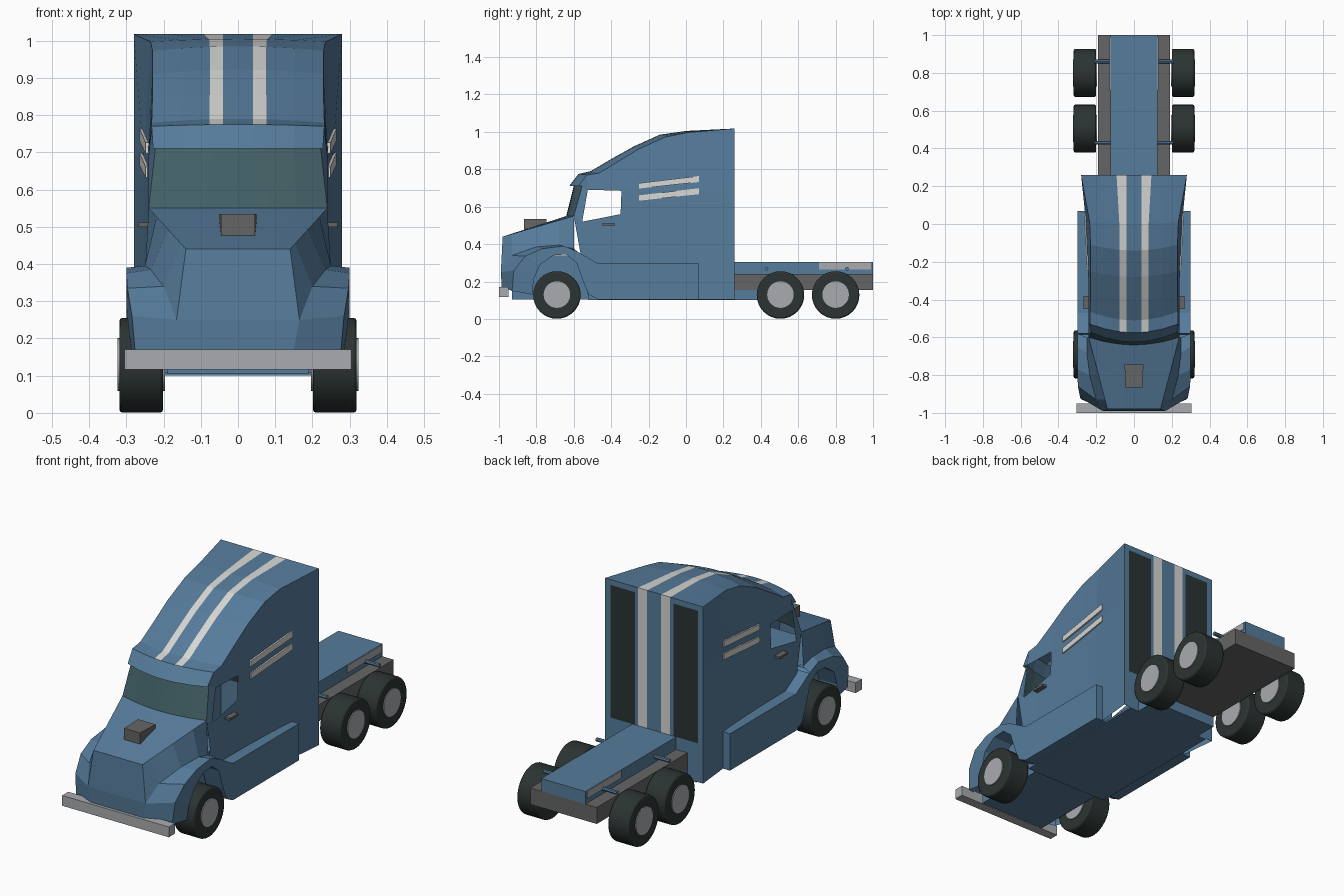
import bpy, bmesh, math

if "Cube" in bpy.data.objects:
    bpy.data.objects.remove(bpy.data.objects["Cube"], do_unlink=True)


def material(name, r, g, b):
    m = bpy.data.materials.new(name)
    m.use_nodes = True
    m.diffuse_color = (r, g, b, 1)
    m.node_tree.nodes["Principled BSDF"].inputs["Base Color"].default_value = (r, g, b, 1)
    return m


BLUE = material("body blue", .093, .2, .33)
WHITE = material("stripe white", .68, .68, .66)
GLASS = material("dark teal glass", .055, .12, .135)
SILVER = material("silver grey", .4, .41, .43)
GREY = material("frame grey", .13, .13, .13)
RUBBER = material("tyre black", .024, .034, .032)


def finish(name, bm, mats, mirror=False):
    me = bpy.data.meshes.new(name)
    bm.to_mesh(me)
    bm.free()
    ob = bpy.data.objects.new(name, me)
    bpy.context.collection.objects.link(ob)
    for m in mats:
        me.materials.append(m)
    if mirror:
        mod = ob.modifiers.new("mirror", "MIRROR")
        mod.use_clip = True
    return ob


def grid(bm, rows, rule=lambda r, c: 0):
    """Quads between rows of points; rule gives a material slot, or None for a hole."""
    vs = [[bm.verts.new(p) for p in row] for row in rows]
    for r in range(len(rows) - 1):
        for c in range(len(rows[0]) - 1):
            slot = rule(r, c)
            if slot is not None:
                f = bm.faces.new((vs[r][c], vs[r][c + 1], vs[r + 1][c + 1], vs[r + 1][c]))
                f.material_index = slot


def prism(name, profile, inner, outer, mat, mirror=False):
    """Side profile (y, z) stretched in x between two functions of y."""
    bm = bmesh.new()
    a = [bm.verts.new((inner(y), y, z)) for y, z in profile]
    b = [bm.verts.new((outer(y), y, z)) for y, z in profile]
    bm.faces.new(a)
    bm.faces.new(b)
    n = len(a)
    for i in range(n):
        j = (i + 1) % n
        bm.faces.new((a[i], a[j], b[j], b[i]))
    bmesh.ops.recalc_face_normals(bm, faces=bm.faces)
    return finish(name, bm, [mat], mirror)


def box(name, x0, x1, y0, y1, z0, z1, mat, mirror=False):
    return prism(name, [(y0, z0), (y1, z0), (y1, z1), (y0, z1)],
                 lambda y: x0, lambda y: x1, mat, mirror)


def wall_x(y):
    return .24 + .04 * max(0, (y + .6) / .86) ** 3


# Centre skin from nose to roof: y, z, half width, backward bow, drop at the edge
skin = [(-.985, .17, .15, 0, 0), (-.99, .25, .165, 0, 0), (-.98, .44, .14, 0, 0),
        (-.64, .55, .24, .04, 0), (-.60, .71, .222, .045, 0), (-.625, .71, .228, .05, 0),
        (-.575, .775, .232, .045, .005), (-.51, .79, .232, .045, .01),
        (-.40, .855, .23, .04, .012), (-.28, .922, .23, .03, .012),
        (-.14, .985, .23, .03, .012), (0, 1.005, .235, .01, .008), (.26, 1.018, .28, 0, 0)]


def skin_row(y, z, w, bow, drop):
    xs = (0, .04, .33 * w, .66 * w, w)
    return [(x, y + bow * (x / w) ** 2, z - drop * (x / w) ** 2) for x in xs]


def skin_colour(r, c):
    if r == 3:
        return 1
    return 2 if r >= 6 and c == 1 else 0


rows = [skin_row(*s) for s in skin]
edge = [r[-1] for r in rows]
cab = bmesh.new()
grid(cab, rows, skin_colour)

# Cab side walls, with the window opening left out
window = [((-.555, .52), (-.525, .69)), ((-.45, .54), (-.44, .688)), ((-.35, .56), (-.345, .685))]
columns = [[(wall_x(-.52), -.52, .105), edge[3], edge[4], edge[5]]]
for i, e in enumerate(edge[6:]):
    sill, head = window[i] if i < 3 else ((e[1], .55), (e[1], .69))
    low = (max(e[1], -.5 + .02 * i), .105)
    columns.append([(wall_x(y), y, z) for y, z in (low, sill, head)] + [e])
grid(cab, columns, lambda r, c: None if r in (1, 2) and c == 1 else 0)

# Fenders: inner line, outer line and wheel opening
inner = [(.15, -.985, .17), (.165, -.99, .25), (.2, -.93, .34),
         (.235, -.8, .385), (.25, -.68, .395), (.25, -.6, .375)]
outer = [(.275, -.93, .15), (.285, -.92, .26), (.297, -.86, .335),
         (.3, -.77, .375), (.3, -.65, .39), (.3, -.58, .36)]
opening = [(.28, -.82, .13), (.292, -.815, .21), (.3, -.78, .29),
           (.3, -.71, .34), (.3, -.64, .345), (.3, -.585, .3)]
grid(cab, [[p, q, o, (.19, o[1], o[2])] for p, q, o in zip(inner, outer, opening)])

# Hood flanks between the hood edge and the fenders
flank = []
for p in inner[1:]:
    t = min(1, max(0, (p[1] + .98) / .38))
    flank.append([tuple(a + (b - a) * t for a, b in zip(edge[2], edge[3])), p])
grid(cab, flank)
bmesh.ops.remove_doubles(cab, verts=cab.verts, dist=.0005)
bmesh.ops.recalc_face_normals(cab, faces=cab.faces)
finish("cab_shell", cab, [BLUE, GLASS, WHITE], True)

# Rear wall with painted stripes and sunken funnel panels
back = bmesh.new()
xs = (.28, .25, .11, .092, .04, 0)
grid(back, [[(x, .26, z) for x in xs] for z in (.105, .305, .99, 1.018)],
     lambda r, c: 1 if c == 3 and r > 0 else 0)
back.faces.ensure_lookup_table()
panel = [f for f in back.faces if .11 < f.calc_center_median().x < .25
         and .31 < f.calc_center_median().z < .98]
sides = bmesh.ops.inset_individual(back, faces=panel, thickness=.062, depth=-.035)["faces"]
back.normal_update()
for f in sides:
    if abs(f.normal.z) > .2:
        f.material_index = 2
for f in panel:
    f.material_index = 3
finish("rear_wall", back, [BLUE, WHITE, GREY, RUBBER], True)

# Cab underside, nose block and side skirts
box("cab_floor", -.24, .24, -.52, .26, .1, .11, BLUE)
box("nose_block", -.19, .19, -.93, -.5, .105, .34, BLUE)
prism("side_skirt", [(-.58, .36), (-.47, .295), (.07, .295), (.07, .105),
                     (-.47, .105), (-.52, .13), (-.55, .2), (-.585, .3)],
      lambda y: .2, lambda y: .3, BLUE, True)

# Bumper, hood scoop and door handles
box("front_bumper", -.305, .305, -1, -.95, .117, .17, SILVER)
prism("hood_scoop", [(-.865, .47), (-.865, .535), (-.745, .535), (-.745, .49)],
      lambda y: -.05 - .04 * (y + .745), lambda y: .05 + .04 * (y + .745), GREY)
box("door_handle", .235, .268, -.45, -.38, .499, .511, GREY, True)

# Slanted stripe plates on the cab sides
for name, z in (("lower_side_stripe", .632), ("upper_side_stripe", .697)):
    prism(name, [(-.25, z), (.07, z + .035), (.07, z + .067), (-.25, z + .029)],
          lambda y: wall_x(y) - .002, lambda y: wall_x(y) + .006, WHITE, True)

# Rear chassis
box("frame_deck", -.19, .19, .26, 1, .155, .24, GREY)
box("centre_beam", -.125, .125, .26, 1, .235, .305, BLUE)
box("under_tank", -.19, .19, .26, .38, .1, .157, BLUE)
box("beam_side_plate", .12, .129, .71, .99, .265, .303, SILVER, True)


def cylinder(name, radius, depth, loc, mat, sides=32, bevel=0):
    bpy.ops.mesh.primitive_cylinder_add(vertices=sides, radius=radius, depth=depth,
                                        location=loc, rotation=(0, math.pi / 2, 0))
    ob = bpy.context.object
    ob.name = name
    ob.data.materials.append(mat)
    if bevel:
        mod = ob.modifiers.new("bevel", "BEVEL")
        mod.width = bevel
        mod.segments = 2
    bpy.ops.object.shade_smooth_by_angle()
    return ob


# Wheels, hubs and deck pins
for side, sx in (("left", 1), ("right", -1)):
    for pos, y in (("front", -.69), ("middle", .505), ("rear", .8)):
        cylinder(f"{side}_{pos}_tyre", .127, .118, (sx * .26, y, .128), RUBBER, bevel=.008)
        cylinder(f"{side}_{pos}_hub", .071, .128, (sx * .26, y, .13), SILVER)
    for pos, y in (("front", .43), ("rear", .86)):
        cylinder(f"{side}_{pos}_pin", .01, .1, (sx * .16, y, .268), BLUE, 8)
